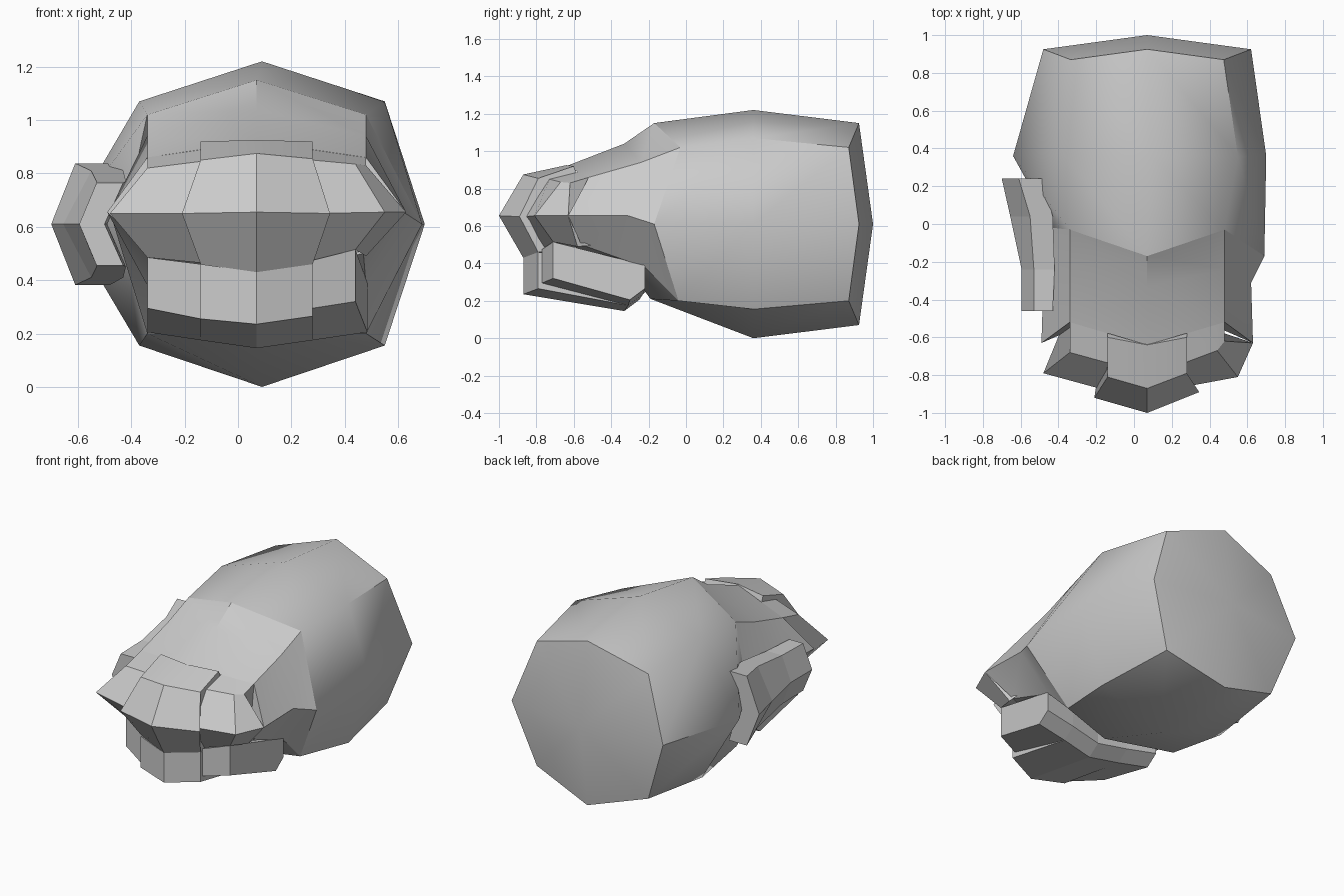
import bpy, bmesh
from math import radians

if "Cube" in bpy.data.objects:
    bpy.data.objects.remove(bpy.data.objects["Cube"])


def loft(name, rings, angle, tip=None):
    """Skin a list of equal rings; close the ends, optionally with a centre point."""
    bm = bmesh.new()
    vs = [[bm.verts.new(p) for p in r] for r in rings]
    n = len(vs[0])
    for a, b in zip(vs, vs[1:]):
        for i in range(n):
            j = (i + 1) % n
            bm.faces.new((a[i], a[j], b[j], b[i]))
    bm.faces.new(vs[-1])
    if tip:
        t = bm.verts.new(tip)
        for i in range(n):
            bm.faces.new((vs[0][i], vs[0][(i + 1) % n], t))
    else:
        bm.faces.new(vs[0])
    bmesh.ops.recalc_face_normals(bm, faces=bm.faces)
    me = bpy.data.meshes.new(name)
    bm.to_mesh(me)
    bm.free()
    ob = bpy.data.objects.new(name, me)
    bpy.context.collection.objects.link(ob)
    bpy.ops.object.select_all(action='DESELECT')
    ob.select_set(True)
    bpy.context.view_layer.objects.active = ob
    if angle:
        bpy.ops.object.shade_smooth_by_angle(angle=radians(angle))
    return ob


def ring(top, upper, side, lower, bottom, left=None):
    """Eight-sided ring mirrored about the x of its top point."""
    def mir(p):
        return (2 * top[0] - p[0], p[1], p[2])
    return [top, upper, side, lower, bottom, mir(lower), left or mir(side), mir(upper)]


# Forearm: domed back end, widest ring, wrist; the left side is cut in for the thumb
back = ring((.07, .925, 1.15), (.475, .87, 1.02), (.62, .925, .61), (.475, .87, .2), (.07, .925, .07))
mid = ring((.09, .36, 1.22), (.55, .36, 1.07), (.70, .36, .61), (.55, .36, .155), (.09, .36, 0), (-.64, .36, .61))
wrist = ring((.07, -.17, 1.15), (.48, -.03, 1.02), (.69, -.17, .61), (.48, -.04, .2), (.07, -.19, .21), (-.43, -.02, .61))
loft("forearm", [back, mid, wrist], 50, (.07, 1.0, .61))

# Palm: wrist to knuckles
palm = ring((.07, -.33, 1.04), (.48, -.24, .94), (.62, -.31, .655), (.48, -.22, .38), (.07, -.3, .36))
knuckles = ring((.07, -.64, .92), (.48, -.52, .86), (.63, -.63, .655), (.47, -.56, .5), (.07, -.7, .43))
loft("palm", [wrist, palm, knuckles], 30)


def section(x, bulge, start, top, ridge, low):
    """Finger slice: knuckle start, knuckle, front ridge (at x = bulge), lower fold, inside."""
    return [(x, *start), (x, *top), (bulge, *ridge), (x, *low), (x, -.45, .5)]


# Upper finger segments
loft("index_finger", [
    section(-.34, -.48, (-.52, .86), (-.68, .82), (-.79, .65), (-.68, .485)),
    section(-.14, -.15, (-.57, .89), (-.735, .845), (-.88, .65), (-.74, .465))], 25)
loft("middle_fingers", [
    section(-.14, -.21, (-.60, .92), (-.81, .85), (-.92, .65), (-.80, .46)),
    section(.07, .07, (-.64, .925), (-.87, .875), (-1, .655), (-.87, .43)),
    section(.28, .345, (-.60, .92), (-.79, .855), (-.89, .65), (-.79, .46))], 25)
loft("little_finger", [
    section(.28, .28, (-.57, .89), (-.73, .85), (-.86, .65), (-.75, .475)),
    section(.44, .55, (-.53, .865), (-.67, .835), (-.81, .655), (-.71, .515)),
    section(.48, .63, (-.52, .86), (-.62, .83), (-.63, .655), (-.58, .49))], 25)


def curl(x, front, hi, lo, rear, rear_lo, rear_x=None):
    """Slice of a curled fingertip running back under the palm."""
    rx = x if rear_x is None else rear_x
    return [(x, front, hi), (x, front, lo), (rx, rear, rear_lo), (rx, rear + .08, rear_lo + .06), (rx, rear + .08, .39)]


# Curled fingertips
loft("index_tip", [curl(-.34, -.68, .485, .295, -.28, .205), curl(-.14, -.78, .46, .255, -.31, .175)], 0)
loft("middle_tips", [curl(-.14, -.81, .46, .255, -.31, .175), curl(.07, -.87, .43, .235, -.33, .145),
                     curl(.28, -.79, .46, .265, -.31, .175)], 0)
loft("little_tip", [curl(.28, -.77, .475, .295, -.31, .175),
                    curl(.44, -.71, .515, .32, -.30, .205, .485)], 0)


def thumb_ring(y, ridge, edge, inner, h):
    """Chevron slice of the thumb, symmetric about z = 0.61."""
    z = .61
    return [(ridge, y, z), (edge, y, z + h), (inner, y, z + h),
            (inner - .07, y, z), (inner, y, z - h), (edge, y, z - h)]


# Thumb
loft("thumb", [thumb_ring(.24, -.70, -.61, -.48, .228), thumb_ring(.04, -.655, -.55, -.43, .20),
               thumb_ring(-.24, -.595, -.53, -.42, .16), thumb_ring(-.46, -.595, -.53, -.43, .155)], 0)
